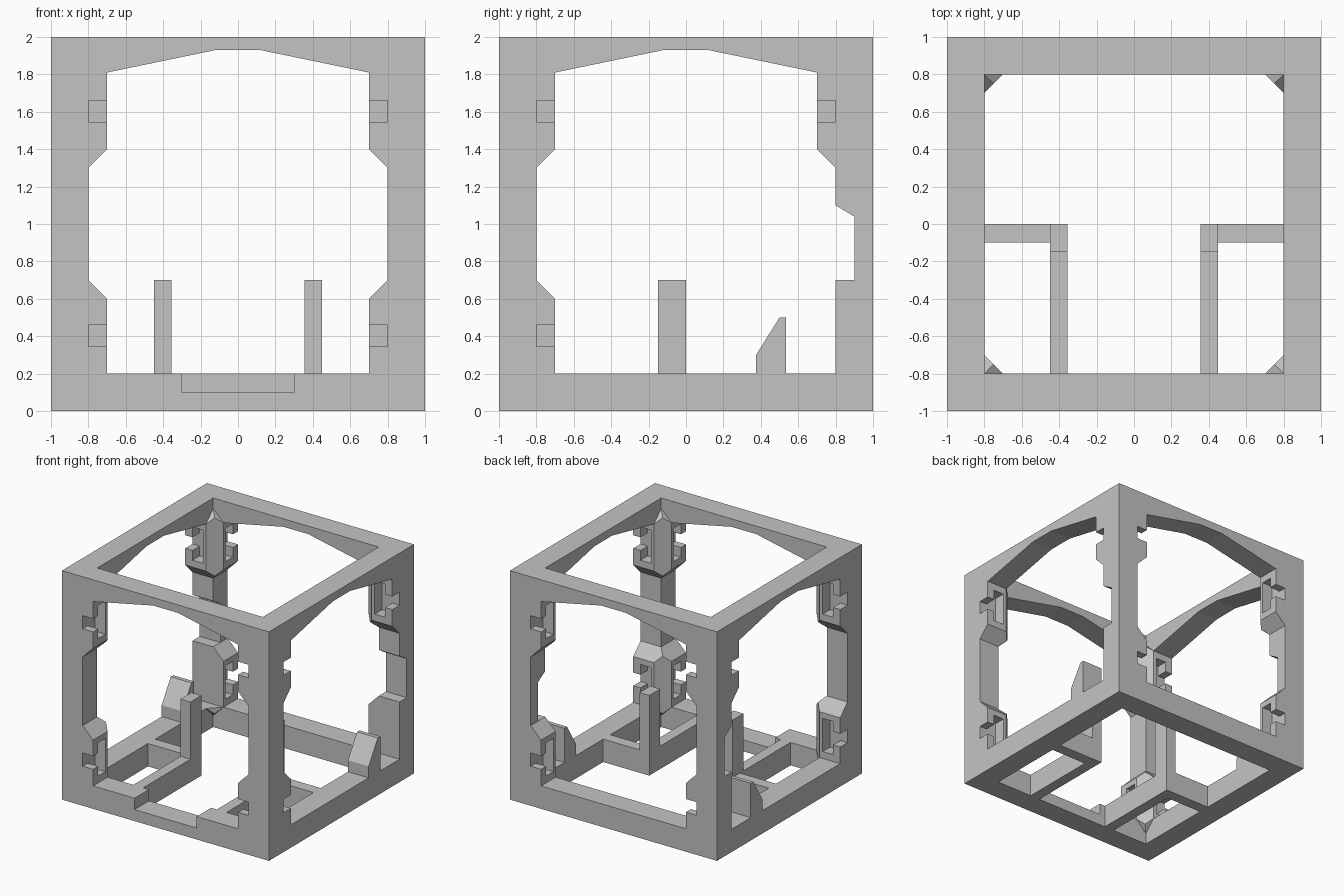
import bpy, bmesh

old = bpy.data.objects.get("Cube")
if old:
    bpy.data.objects.remove(old, do_unlink=True)

# One plain grey for the whole model
grey = bpy.data.materials.new("plain_grey")
grey.use_nodes = True
colour = (0.55, 0.55, 0.55, 1)
grey.diffuse_color = colour
grey.node_tree.nodes["Principled BSDF"].inputs["Base Color"].default_value = colour


def add_prism(bm, profile, axis, lo, hi, sx=1, sy=1):
    """Extrude a profile along an axis; the profile holds the other two coordinates in order."""
    def place(p, t):
        c = list(p)
        c.insert(axis, t)
        return (c[0] * sx, c[1] * sy, c[2])
    a = [bm.verts.new(place(p, lo)) for p in profile]
    b = [bm.verts.new(place(p, hi)) for p in profile]
    bm.faces.new(a)
    bm.faces.new(b)
    n = len(a)
    for i in range(n):
        j = (i + 1) % n
        bm.faces.new((a[i], a[j], b[j], b[i]))


def make(name, *prisms):
    bm = bmesh.new()
    for p in prisms:
        add_prism(bm, *p)
    bmesh.ops.recalc_face_normals(bm, faces=bm.faces)
    me = bpy.data.meshes.new(name)
    bm.to_mesh(me)
    bm.free()
    me.materials.append(grey)
    ob = bpy.data.objects.new(name, me)
    bpy.context.scene.collection.objects.link(ob)
    return ob


def rect(a0, a1, b0, b1):
    return [(a0, b0), (a1, b0), (a1, b1), (a0, b1)]


def both_sides(half):
    return half + [(-a, b) for a, b in reversed(half)]


def cut(target, *prisms):
    cutter = make("cutter", *prisms)
    cutter.hide_render = True
    mod = target.modifiers.new("cut", 'BOOLEAN')
    mod.operation = 'DIFFERENCE'
    mod.solver = 'EXACT'
    mod.object = cutter
    bpy.context.view_layer.objects.active = target
    bpy.ops.object.modifier_apply(modifier=mod.name)
    bpy.data.objects.remove(cutter, do_unlink=True)


# Open cube frame, carved from a solid block
frame = make("frame", (rect(-1, 1, -1, 1), 2, 0, 2))

# Window openings: arched top, thickened corners above and below
window_half = [(0.7, 0.2), (0.7, 0.6), (0.8, 0.7), (0.8, 1.3),
               (0.7, 1.4), (0.7, 1.81), (0.12, 1.93)]
back_half = [(0.8, 0.2), (0.8, 0.7), (0.9, 0.7), (0.9, 1.04), (0.8, 1.1)] + window_half[3:]
side_window = back_half + [(-a, b) for a, b in reversed(window_half)]
cut(frame, (both_sides(window_half), 1, -1.2, 1.2))
cut(frame, (side_window, 0, -1.2, 1.2))

# Vertical shaft with bevelled corners, flaring to a square at both ends
octagon = both_sides([(0.7, -0.8), (0.8, -0.7), (0.8, 0.7), (0.7, 0.8)])
flare = both_sides([(0.8, -0.1), (0.8, 0.1), (0.7, 0.2),
                    (0.7, 1.81), (0.8, 1.91), (0.8, 2.1)])
cut(frame, (octagon, 2, -0.1, 2.1))
cut(frame, (flare, 1, -0.8, 0.8))
cut(frame, (flare, 0, -0.8, 0.8))

# Latch pockets with a narrow slot to the outside, in every corner block
slots = []
for dz in (0, 1.2):
    latch = [(d, z + dz) for d, z in (
        (0.83, 0.26), (0.93, 0.26), (0.93, 0.345), (1.1, 0.345),
        (1.1, 0.46), (0.93, 0.46), (0.93, 0.55), (0.83, 0.55))]
    for sx in (-1, 1):
        for sy in (-1, 1):
            for axis in (0, 1):
                slots.append((latch, axis, 0.65, 0.8, sx, sy))
cut(frame, *slots)

# Recess in the front rail
cut(frame, (rect(-0.3, 0.3, -1.1, -0.75), 2, 0.1, 0.3))

# Floor bars, uprights and rail wedges on each side
wedge = [(0.375, 0.2), (0.375, 0.3), (0.5, 0.5), (0.535, 0.5), (0.535, 0.2)]
for side, s in (("left", 1), ("right", -1)):
    make(side + "_floor_bar", (rect(0.355, 0.45, -0.8, 0), 2, 0, 0.2, s))
    make(side + "_cross_bar", (rect(0.45, 0.8, -0.1, 0), 2, 0, 0.2, s))
    make(side + "_upright", (rect(0.355, 0.45, -0.15, 0), 2, 0.2, 0.7, s))
    make(side + "_rail_wedge", (wedge, 0, 0.8, 1, s))
